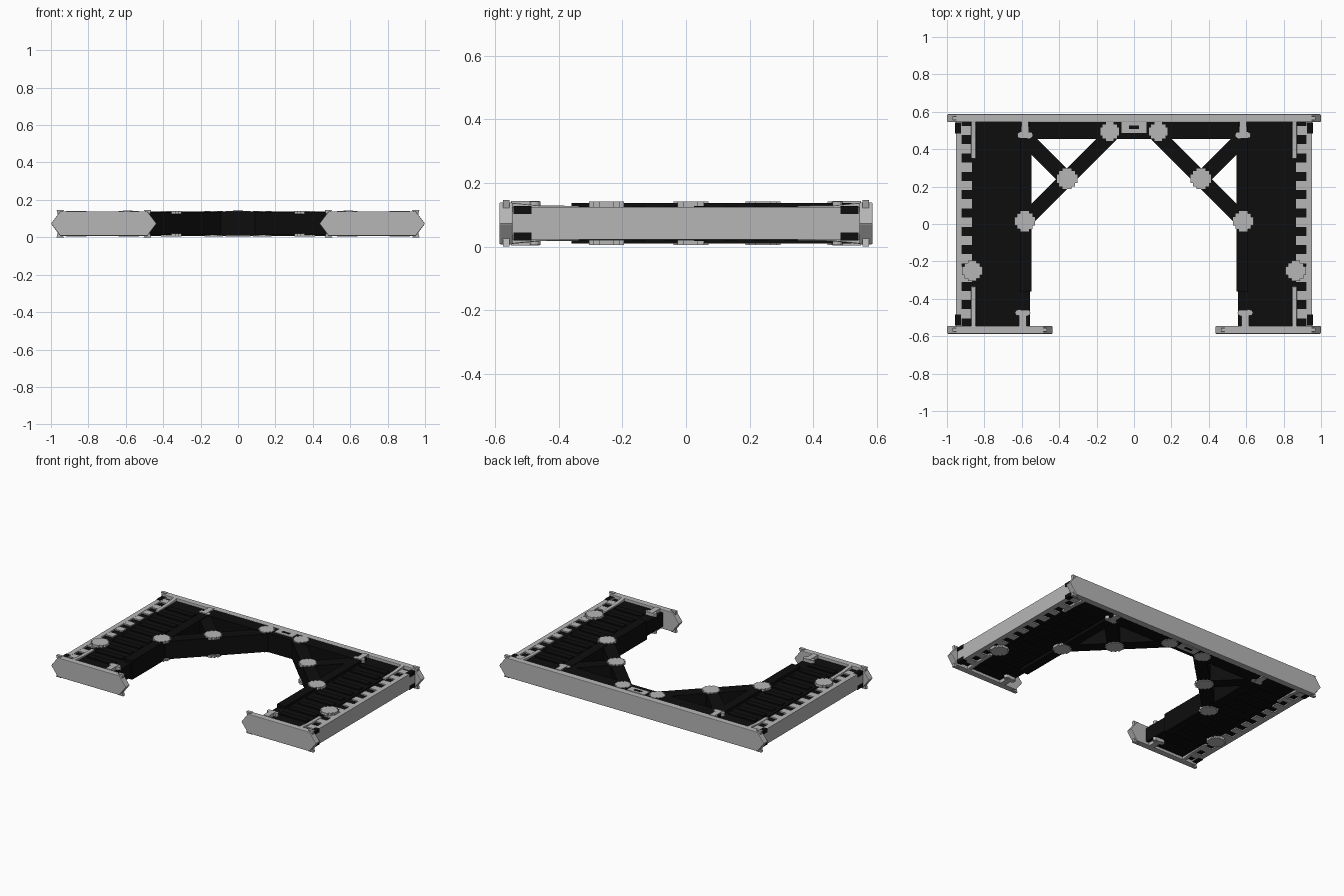
import bpy, bmesh, math
from mathutils import Matrix

if "Cube" in bpy.data.objects:
    bpy.data.objects.remove(bpy.data.objects["Cube"])

ZC = 0.073  # middle height; everything is mirrored about it


def colour(name, rgb):
    m = bpy.data.materials.new(name)
    m.diffuse_color = (*rgb, 1)
    m.use_nodes = True
    m.node_tree.nodes["Principled BSDF"].inputs["Base Color"].default_value = m.diffuse_color
    return m


GREY = colour("light grey", (0.47, 0.47, 0.47))
BLACK = colour("black", (0.004, 0.004, 0.004))


def finish(bm, name, mat, bevel=0.0):
    bmesh.ops.recalc_face_normals(bm, faces=bm.faces)
    me = bpy.data.meshes.new(name)
    bm.to_mesh(me)
    bm.free()
    me.materials.append(mat)
    ob = bpy.data.objects.new(name, me)
    bpy.context.collection.objects.link(ob)
    if bevel:
        mod = ob.modifiers.new("bevel", 'BEVEL')
        mod.width, mod.segments = bevel, 2
    return ob


def box(bm, x0, x1, y0, y1, z0, z1):
    m = Matrix.Translation(((x0 + x1) / 2, (y0 + y1) / 2, (z0 + z1) / 2))
    m = m @ Matrix.Diagonal((x1 - x0, y1 - y0, z1 - z0, 1))
    bmesh.ops.create_cube(bm, size=1, matrix=m)


def prism(bm, pts, direction):
    """Extrude a closed outline of 3D points along a direction."""
    f = bm.faces.new([bm.verts.new(p) for p in pts])
    new = bmesh.ops.extrude_face_region(bm, geom=[f])['geom']
    bmesh.ops.translate(bm, vec=direction,
                        verts=[v for v in new if isinstance(v, bmesh.types.BMVert)])


def mirrored(bm, axis, centre=0.0):
    """Duplicate everything across x = 0 or across the middle height."""
    geom = bmesh.ops.duplicate(bm, geom=bm.verts[:] + bm.edges[:] + bm.faces[:])['geom']
    for v in geom:
        if isinstance(v, bmesh.types.BMVert):
            v.co[axis] = 2 * centre - v.co[axis]


# Pointed end boards
def board(bm, x0, x1, y0, y1):
    lo, hi, c = 0.007, 0.139, 0.05
    prism(bm, [(x0, y0, ZC), (x0 + c, y0, lo), (x1 - c, y0, lo),
               (x1, y0, ZC), (x1 - c, y0, hi), (x0 + c, y0, hi)], (0, y1 - y0, 0))


bm = bmesh.new()
board(bm, -1, 1, 0.545, 0.587)
finish(bm, "back_board", GREY, 0.004)
bm = bmesh.new()
board(bm, 0.435, 1, -0.587, -0.545)
mirrored(bm, 0)
finish(bm, "front_boards", GREY, 0.004)

# Small clips wrapped over the board tips
bm = bmesh.new()
for x, y in ((0.95, 0.565), (0.95, -0.565), (0.485, -0.565)):
    s = 1 if x > 0.7 else -1
    prism(bm, [(x - 0.02 * s, y - 0.01, 0.146), (x + 0.02 * s, y - 0.01, 0.146),
               (x + 0.013 * s, y - 0.01, 0.119), (x, y - 0.01, 0.125)], (0, 0.02, 0))
mirrored(bm, 2, ZC)
mirrored(bm, 0)
finish(bm, "tip_clips", GREY)

# Side boards with black slots near both ends
bm = bmesh.new()
box(bm, 0.92, 0.953, -0.545, 0.545, 0.022, 0.125)
mirrored(bm, 0)
finish(bm, "side_boards", GREY)
bm = bmesh.new()
for s in (-1, 1):
    y0, y1 = sorted((s * 0.485, s * 0.543))
    box(bm, 0.925, 0.956, y0, y1, 0.102, 0.127)
mirrored(bm, 2, ZC)
mirrored(bm, 0)
finish(bm, "side_slots", BLACK)

# Edge rail with a row of grey squares
bm = bmesh.new()
box(bm, 0.84, 0.92, -0.545, 0.545, 0.03, 0.116)
mirrored(bm, 0)
finish(bm, "edge_rails", BLACK)
bm = bmesh.new()
for i in range(11):
    y = 0.5 - i * 0.098
    box(bm, 0.866, 0.92, y - 0.025, y + 0.025, 0.112, 0.124)
mirrored(bm, 2, ZC)
mirrored(bm, 0)
finish(bm, "edge_squares", GREY)

# Leg panels with cross ribs
bm = bmesh.new()
box(bm, 0.555, 0.85, -0.545, 0.545, 0.026, 0.12)
for i in range(10):
    y = -0.43 + i * 0.095
    box(bm, 0.63, 0.83, y - 0.02, y + 0.02, 0.018, 0.128)
mirrored(bm, 0)
finish(bm, "leg_panels", BLACK)

# Inner beams along the legs and the back beam
bm = bmesh.new()
box(bm, 0.547, 0.61, -0.36, 0.52, 0.009, 0.137)
mirrored(bm, 0)
finish(bm, "leg_beams", BLACK)
bm = bmesh.new()
box(bm, -0.56, 0.56, 0.455, 0.545, 0.009, 0.137)
finish(bm, "back_beam", BLACK)


# Diagonal braces
def strut(bm, a, b, w):
    dx, dy = b[0] - a[0], b[1] - a[1]
    n = math.hypot(dx, dy)
    nx, ny = -dy / n * w / 2, dx / n * w / 2
    prism(bm, [(a[0] + nx, a[1] + ny, 0.012), (b[0] + nx, b[1] + ny, 0.012),
               (b[0] - nx, b[1] - ny, 0.012), (a[0] - nx, a[1] - ny, 0.012)], (0, 0, 0.122))


bm = bmesh.new()
strut(bm, (0.59, 0.01), (0.12, 0.48), 0.08)
strut(bm, (0.36, 0.24), (0.58, 0.46), 0.08)
mirrored(bm, 0)
finish(bm, "braces", BLACK)


# Stepped cross plates on the joints, top and bottom
def cross(bm, x, y, r=0.055):
    a, b = r * 0.42, r * 0.76
    quarter = [(r, a), (b, a), (b, b), (a, b), (a, r)]
    ring = []
    for k in range(4):
        for px, py in quarter:
            for _ in range(k):
                px, py = -py, px
            ring.append((x + px, y + py, 0.125))
    prism(bm, ring, (0, 0, 0.016))


bm = bmesh.new()
for x, y in ((0.585, 0.015), (0.358, 0.242), (0.865, -0.25)):
    cross(bm, x, y)
cross(bm, 0.13, 0.495, 0.05)
mirrored(bm, 2, ZC)
mirrored(bm, 0)
finish(bm, "joint_crosses", GREY)

# Centre plate with a dark slot
bm = bmesh.new()
box(bm, -0.068, 0.068, 0.486, 0.545, 0.125, 0.141)
mirrored(bm, 2, ZC)
finish(bm, "centre_plate", GREY)
bm = bmesh.new()
box(bm, -0.028, 0.028, 0.509, 0.526, 0.138, 0.143)
mirrored(bm, 2, ZC)
finish(bm, "centre_slot", BLACK)

# Long tapered corner bars
bm = bmesh.new()
for s in (-1, 1):
    start = 0.35 if s > 0 else 0.335
    mid = 0.46
    prism(bm, [(0.845, s * start, 0.11), (0.845, s * start, 0.128), (0.845, s * mid, 0.129),
               (0.845, s * 0.55, 0.138), (0.845, s * 0.55, 0.11)], (0.026, 0, 0))
mirrored(bm, 2, ZC)
mirrored(bm, 0)
finish(bm, "corner_bars", GREY, 0.004)

# Short latches with rounded heads
bm = bmesh.new()
for x, s in ((0.583, 1), (0.595, -1)):
    y0, y1 = sorted((s * 0.46, s * 0.55))
    box(bm, x - 0.019, x + 0.019, y0, y1, 0.12, 0.143)
    head = []
    for k in range(12):
        t = math.tau * k / 12
        off = 0.024 if math.cos(t) > 0 else -0.024
        head.append((x + off + 0.017 * math.cos(t), s * 0.475 + 0.017 * math.sin(t), 0.12))
    prism(bm, head, (0, 0, 0.021))
mirrored(bm, 2, ZC)
mirrored(bm, 0)
finish(bm, "latches", GREY)
